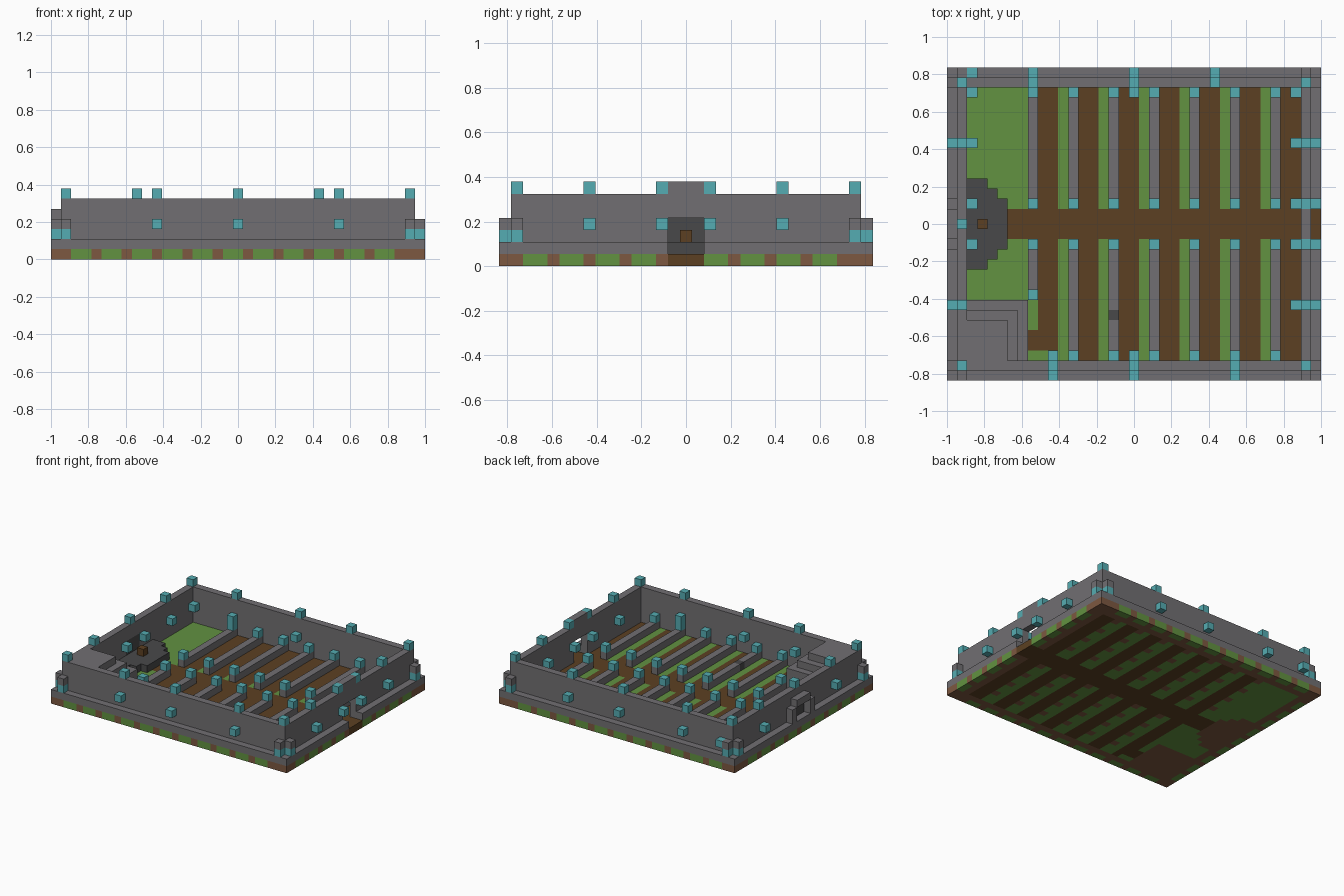
import bpy
import bmesh
from mathutils import Vector, Matrix

cube = bpy.data.objects.get("Cube")
if cube:
    bpy.data.objects.remove(cube, do_unlink=True)

NX, NY = 37, 31          # plan size in blocks
U = 2 / NX               # block size


def material(name, r, g, b):
    lin = [((c / 255 + 0.055) / 1.055) ** 2.4 for c in (r, g, b)] + [1]
    m = bpy.data.materials.new(name)
    m.use_nodes = True
    m.diffuse_color = lin
    m.node_tree.nodes["Principled BSDF"].inputs["Base Color"].default_value = lin
    return m


STONE = material("grey stone", 113, 111, 114)
DARK = material("dark stone", 73, 73, 74)
LAMP = material("teal glow", 85, 172, 178)
GRASS = material("grass green", 98, 146, 65)
DIRT = material("path brown", 92, 64, 34)
SOIL = material("soil brown", 125, 88, 65)

TO_WORLD = Matrix.Scale(U, 4) @ Matrix.Translation((-NX / 2, -NY / 2, 0))


def finish(name, bm, mats):
    bm.transform(TO_WORLD)
    me = bpy.data.meshes.new(name)
    bm.to_mesh(me)
    bm.free()
    for m in mats:
        me.materials.append(m)
    ob = bpy.data.objects.new(name, me)
    bpy.context.scene.collection.objects.link(ob)
    return ob


def blocks(name, mat, boxes):
    """Boxes as (x, y, z, width, depth, height) in block units."""
    bm = bmesh.new()
    for x, y, z, w, d, h in boxes:
        mx = Matrix.Translation((x + w / 2, y + d / 2, z + h / 2)) @ Matrix.Diagonal((w, d, h, 1))
        bmesh.ops.create_cube(bm, size=1, matrix=mx)
    return finish(name, bm, [mat])


# Layout shared by the ground, the garden walls and the lamps
wall_columns = range(12, 33, 4)
dais_half = {2: 4, 3: 4, 4: 3, 5: 2}


def ground_colour(x, y):
    """0 grass, 1 path, 2 soil."""
    path_row = abs(y - 15) <= 1
    if path_row and x >= 6:
        return 1
    if x in (0, NX - 1) or y in (0, NY - 1):
        along = y if x in (0, NX - 1) else x
        corner = (x < 2 or x > NX - 3) and (y < 2 or y > NY - 3)
        return 2 if corner or along % 3 == 1 else 0
    if x in (1, NX - 2) or y in (1, NY - 2):
        return 2
    if x < 8:
        on_dais = abs(y - 15) <= dais_half.get(x, -1)
        return 2 if on_dais or y < 8 else 0
    if x == 8 and y < 14:
        return 1 if y in (3, 4) else 0
    if x == 9 and y == 2:
        return 0
    if x % 4 == 0:
        return 2 if y % 3 == 1 else 0
    return 0 if x % 4 == 3 else 1


# Ground slab, coloured cell by cell
bm = bmesh.new()
bmesh.ops.create_grid(bm, x_segments=NX, y_segments=NY, size=0.5)
bm.transform(Matrix.Translation((NX / 2, NY / 2, 0)) @ Matrix.Diagonal((NX, NY, 1, 1)))
ext = bmesh.ops.extrude_face_region(bm, geom=bm.faces[:], use_keep_orig=True)
bmesh.ops.translate(bm, vec=(0, 0, 1), verts=[v for v in ext["geom"] if isinstance(v, bmesh.types.BMVert)])
bmesh.ops.recalc_face_normals(bm, faces=bm.faces[:])
for f in bm.faces:
    p = f.calc_center_median() - f.normal * 0.3
    f.material_index = ground_colour(int(p.x), int(p.y))
finish("ground", bm, [GRASS, DIRT, SOIL])

# Outer footing, left open at the gate
blocks("wall_footing", STONE, [
    (0, 0, 1, NX, 1, 1), (0, NY - 1, 1, NX, 1, 1), (0, 1, 1, 1, NY - 2, 1),
    (NX - 1, 1, 1, 1, 13, 1), (NX - 1, 17, 1, 1, 13, 1)])

# Perimeter walls with gate opening and raised lintel
blocks("front_and_back_walls", STONE, [(1, y, 1, NX - 2, 1, 5) for y in (1, NY - 2)])
blocks("gate_wall", STONE, [(35, 2, 1, 1, 12, 5), (35, 17, 1, 1, 12, 5), (35, 14, 4, 1, 3, 3)])
blocks("dais_wall", STONE, [
    (1, 2, 1, 1, 12, 5), (1, 17, 1, 1, 12, 5), (1, 14, 1, 1, 3, 1), (1, 14, 4, 1, 3, 2)])
blocks("dark_wall_panel", DARK, [(1, 14, 2, 1, 3, 2)])
blocks("panel_frame", STONE, [(0, 13, 2, 1, 1, 2), (0, 17, 2, 1, 1, 2), (0, 14, 4, 1, 3, 1)])

# Corner buttresses: a glowing block under a stone block
corners = []
for cx, ix in ((0, 1), (NX - 1, NX - 2)):
    for cy, iy in ((0, 1), (NY - 1, NY - 2)):
        corners += [(ix, cy), (cx, iy)]
blocks("corner_lamps", LAMP, [(x, y, 2, 1, 1, 1) for x, y in corners])
blocks("corner_caps", STONE, [(x, y, 3, 1, 1, 1) for x, y in corners])

# Corner stairs rising to the wall top
blocks("corner_stairs", STONE, [
    (2, 2, 1, 4, 4, 5),
    (6, 2, 1, 1, 5, 4), (2, 6, 1, 4, 1, 4),
    (7, 2, 1, 1, 6, 3), (2, 7, 1, 5, 1, 3)])

# Stepped dais with a small block on it
blocks("dais", DARK, [(x, 15 - h, 1, 1, 2 * h + 1, 1) for x, h in dais_half.items()])
blocks("dais_block", DIRT, [(3, 15, 2, 1, 1, 1)])

# Low garden walls on both sides of the path
low = [(8, 17, 1, 1, 12, 1), (8, 8, 1, 1, 6, 1)]
for x in wall_columns:
    low.append((x, 17, 1, 1, 12, 1))
    if x == 16:
        low += [(x, 2, 1, 1, 4, 1), (x, 7, 1, 1, 7, 1)]
    else:
        low.append((x, 2, 1, 1, 12, 1))
blocks("garden_walls", STONE, low)
blocks("dark_garden_stone", DARK, [(16, 6, 1, 1, 1, 1)])

# Lamps on the ends of the garden walls
ends = [(x, y) for x in wall_columns for y in (2, 13, 17, 28)]
ends += [(8, y) for y in (8, 13, 17, 28)]
blocks("garden_lamps", LAMP, [(x, y, 2, 1, 1, 1) for x, y in ends])

# Lamps on top of the perimeter walls
tops = [(x, y) for x in (1, 35) for y in (1, 7, 23, 29)]
tops += [(x, 1) for x in (10, 18, 28)] + [(x, 29) for x in (8, 18, 26)]
tops += [(35, 13), (35, 17), (1, 15)]
blocks("wall_top_lamps", LAMP, [(x, y, 6, 1, 1, 1) for x, y in tops])

# Lamps mounted on the outer and inner wall faces
sides = [(x, y) for x in (10, 18, 28) for y in (0, 2)]
sides += [(x, y) for x in (2, 8, 18) for y in (28, 30)]
sides += [(x, y) for x in (34, 36) for y in (7, 13, 17, 23)]
sides += [(26, 30), (34, 28), (0, 7), (0, 23), (2, 23), (2, 13), (2, 17)]
blocks("wall_side_lamps", LAMP, [(x, y, 3, 1, 1, 1) for x, y in sides])
